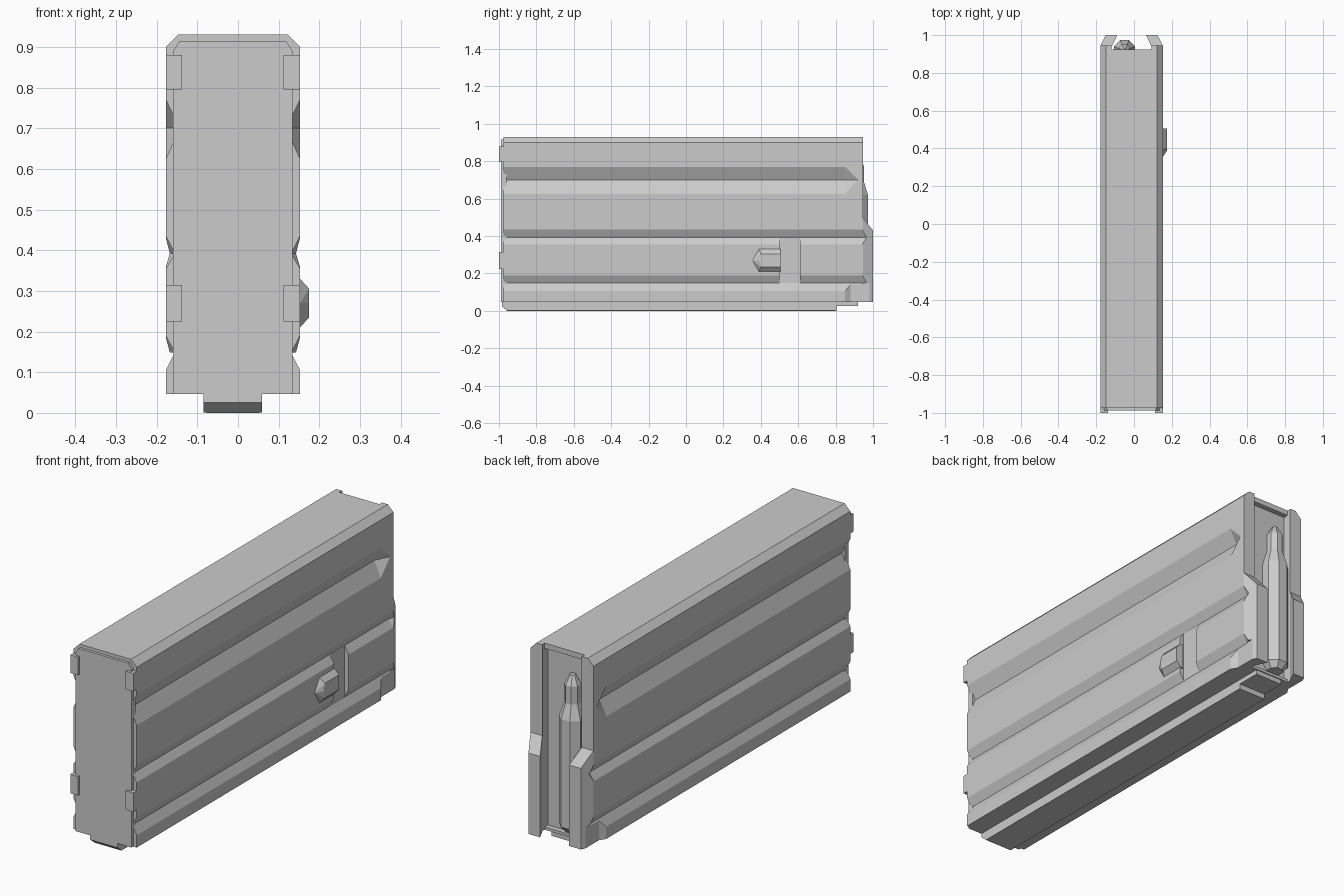
import bpy, bmesh
from math import cos, sin, pi
from mathutils import Vector

if "Cube" in bpy.data.objects:
    bpy.data.objects.remove(bpy.data.objects["Cube"])

CX = -0.0125  # body centre line


def hull(name, pts):
    """Convex solid around points given relative to the centre line."""
    bm = bmesh.new()
    for x, y, z in pts:
        bm.verts.new((x + CX, y, z))
    res = bmesh.ops.convex_hull(bm, input=bm.verts)
    junk = [v for v in res["geom_interior"] if isinstance(v, bmesh.types.BMVert)]
    bmesh.ops.delete(bm, geom=junk, context='VERTS')
    bmesh.ops.dissolve_limit(bm, angle_limit=0.01, verts=bm.verts, edges=bm.edges)
    bmesh.ops.recalc_face_normals(bm, faces=bm.faces)
    me = bpy.data.meshes.new(name)
    bm.to_mesh(me)
    bm.free()
    ob = bpy.data.objects.new(name, me)
    bpy.context.collection.objects.link(ob)
    return ob


def box(name, x0, x1, y0, y1, z0, z1):
    return hull(name, [(x, y, z) for x in (x0, x1) for y in (y0, y1) for z in (z0, z1)])


def cut(target, cutter):
    """Subtract the cutter and remove it."""
    m = target.modifiers.new("cut", 'BOOLEAN')
    m.operation, m.solver, m.object = 'DIFFERENCE', 'EXACT', cutter
    bpy.context.view_layer.objects.active = target
    bpy.ops.object.modifier_apply(modifier=m.name)
    bpy.data.objects.remove(cutter)


# Casing: chamfered top, rear lips tapering inward
half = [(.165, .047), (.165, .90), (.135, .93)]
pts = [(s * x, y, z) for s in (-1, 1) for y in (-.975, .945) for x, z in half]
pts += [(s * x, 1.0, z) for s in (-1, 1) for x, z in ((.137, .047), (.137, .90), (.11, .93))]
casing = hull("casing", pts)

# Cut the upper rear back so only the low lips reach full length
cut(casing, hull("rear_cut", [(x, y, z) for x in (-.3, .3) for y, z in
    ((.945, .50), (1.0, .43), (1.1, .43), (1.1, 1.0), (.945, 1.0))]))

# Rear opening, narrowing between the lips
cut(casing, hull("opening_cut", [(s * x, y, z) for s in (-1, 1) for z in (.06, .905)
    for x, y in ((.105, .90), (.105, .94), (.068, 1.015))]))
cut(casing, hull("through_cut", [(s * x, y, z) for s in (-1, 1) for z in (-.1, 1.0)
    for x, y in ((.1055, .925), (.1055, .94), (.068, 1.016))]))

# Side grooves with pointed ends: low, valley, high, depth, end, tip
grooves = [(.625, .70, .77, .034, .85, .92),
           (.355, .392, .435, .022, .94, .985),
           (.105, .148, .19, .022, .94, .985)]
for s in (-1, 1):
    for z0, zv, z1, d, y1, tip in grooves:
        pts = [(s * x, y, z) for y in (-1.1, y1) for x, z in
               ((.165, z0), (.165 - d, zv), (.165, z1), (.2, z0), (.2, z1))]
        pts += [(s * .165, tip, zv), (s * .2, tip, zv)]
        cut(casing, hull("groove_cut", pts))
    # Inset lower corner at the rear
    cut(casing, hull("corner_cut", [(s * x, y, z) for z in (-.1, .149) for x, y in
        ((.165, .85), (.147, .88), (.147, 1.1), (.2, 1.1), (.2, .85))]))

# Catch slot on the right side
cut(casing, box("slot_cut", .144, .25, .50, .61, .15, .393))

# Raised catch with a pointed nose
catch = [(.15, .39, .21), (.15, .39, .33), (.15, .505, .21), (.15, .505, .33),
         (.165, .39, .21), (.165, .39, .33), (.165, .505, .21), (.165, .505, .33),
         (.15, .355, .27), (.165, .355, .27), (.1875, .39, .27),
         (.1875, .40, .235), (.1875, .40, .305), (.1875, .505, .235), (.1875, .505, .305)]
hull("catch", catch)

# Front plate and folded corner tabs
hull("front_plate", [(s * x, y, z) for s in (-1, 1) for y in (-.988, -.96)
     for x, z in ((.147, .047), (.147, .89), (.13, .915))])
for s in (-1, 1):
    for i, (z0, z1) in enumerate(((.225, .315), (.795, .88))):
        box("corner_tab", s * .125, s * .165, -1.0, -.965, z0, z1)

# Base rail with a chamfered front and a stepped rear
hull("base_rail", [(s * x, y, z) for s in (-1, 1) for x, y, z in
     ((.072, -.985, .05), (.072, -.985, .025), (.072, -.955, .001), (.062, -.955, 0),
      (.072, .805, .001), (.072, .805, .05), (.062, .805, 0))])
box("base_rail_step", -.072, .072, .79, .92, .025, .06)

# Top round: eight-sided turned shape standing in the opening
rings = [(.034, .08), (.056, .11), (.056, .62), (.034, .69), (.034, .775), (.012, .82)]
n = 8
bm = bmesh.new()
loops = [[bm.verts.new((-.05 + r * cos(2 * pi * (k + .5) / n) / cos(pi / n),
                        .917 + r * sin(2 * pi * (k + .5) / n) / cos(pi / n), z))
          for k in range(n)] for r, z in rings]
for a, b in zip(loops, loops[1:]):
    for k in range(n):
        j = (k + 1) % n
        bm.faces.new((a[k], a[j], b[j], b[k]))
bm.faces.new(loops[0][::-1])
bm.faces.new(loops[-1])
me = bpy.data.meshes.new("round")
bm.to_mesh(me)
bm.free()
bpy.context.collection.objects.link(bpy.data.objects.new("round", me))
